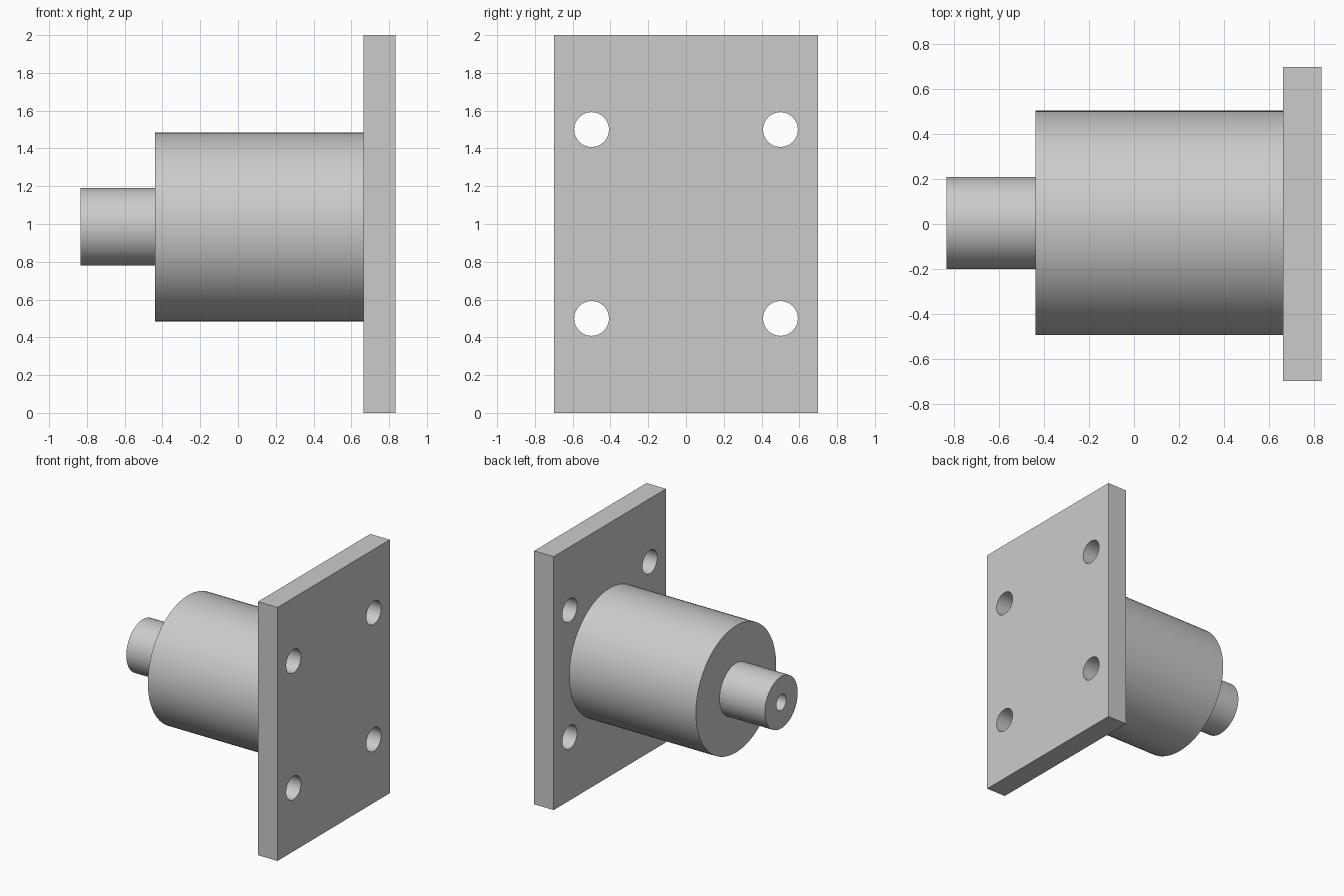
import bpy
import bmesh
from math import radians
from mathutils import Matrix, Vector

cube = bpy.data.objects.get("Cube")
if cube:
    bpy.data.objects.remove(cube, do_unlink=True)

AXIS = Vector((0, 0.005, 0.985))   # centre line of the turned parts
PLATE_BACK, PLATE_FACE = 0.665, 0.835
BODY_END, SHAFT_END = -0.44, -0.835

grey = bpy.data.materials.new("plain grey")
grey.use_nodes = True
grey.diffuse_color = (0.6, 0.6, 0.6, 1)
grey.node_tree.nodes["Principled BSDF"].inputs["Base Color"].default_value = (0.6, 0.6, 0.6, 1)


def add_object(name, bm):
    bmesh.ops.recalc_face_normals(bm, faces=bm.faces)
    mesh = bpy.data.meshes.new(name)
    bm.to_mesh(mesh)
    bm.free()
    mesh.materials.append(grey)
    obj = bpy.data.objects.new(name, mesh)
    bpy.context.collection.objects.link(obj)
    return obj


def activate(obj):
    bpy.ops.object.select_all(action='DESELECT')
    obj.select_set(True)
    bpy.context.view_layer.objects.active = obj


def smooth(obj):
    activate(obj)
    bpy.ops.object.shade_smooth_by_angle(angle=radians(30))


def cylinder(bm, x0, x1, radius, y, z, segments=96):
    """Solid cylinder lying along x."""
    place = Matrix.Translation(((x0 + x1) / 2, y, z)) @ Matrix.Rotation(radians(90), 4, 'Y')
    bmesh.ops.create_cone(bm, cap_ends=True, segments=segments, radius1=radius,
                          radius2=radius, depth=x1 - x0, matrix=place)


def cut(obj, holes):
    """Subtract a set of (x0, x1, radius, y, z) holes."""
    bm = bmesh.new()
    for hole in holes:
        cylinder(bm, *hole, segments=48)
    cutter = add_object("hole_cutter", bm)
    cutter.hide_render = True
    mod = obj.modifiers.new("holes", 'BOOLEAN')
    mod.operation = 'DIFFERENCE'
    mod.solver = 'EXACT'
    mod.object = cutter
    activate(obj)
    bpy.ops.object.modifier_apply(modifier=mod.name)
    bpy.data.objects.remove(cutter, do_unlink=True)


# Mounting plate with four bolt holes
bm = bmesh.new()
size = Matrix.Diagonal((PLATE_FACE - PLATE_BACK, 1.4, 2, 1))
bmesh.ops.create_cube(bm, size=1, matrix=Matrix.Translation(((PLATE_BACK + PLATE_FACE) / 2, 0, 1)) @ size)
plate = add_object("mounting_plate", bm)
cut(plate, [(PLATE_BACK - 0.1, PLATE_FACE + 0.1, 0.092, y, z)
            for y in (-0.5, 0.5) for z in (0.5, 1.5)])
smooth(plate)

# Main cylindrical body
bm = bmesh.new()
cylinder(bm, BODY_END, PLATE_BACK, 0.5, AXIS.y, AXIS.z)
smooth(add_object("body", bm))

# Shaft with a centre bore
bm = bmesh.new()
cylinder(bm, SHAFT_END, BODY_END, 0.205, AXIS.y, AXIS.z)
shaft = add_object("shaft", bm)
cut(shaft, [(SHAFT_END - 0.1, BODY_END + 0.1, 0.062, AXIS.y, AXIS.z)])
smooth(shaft)
